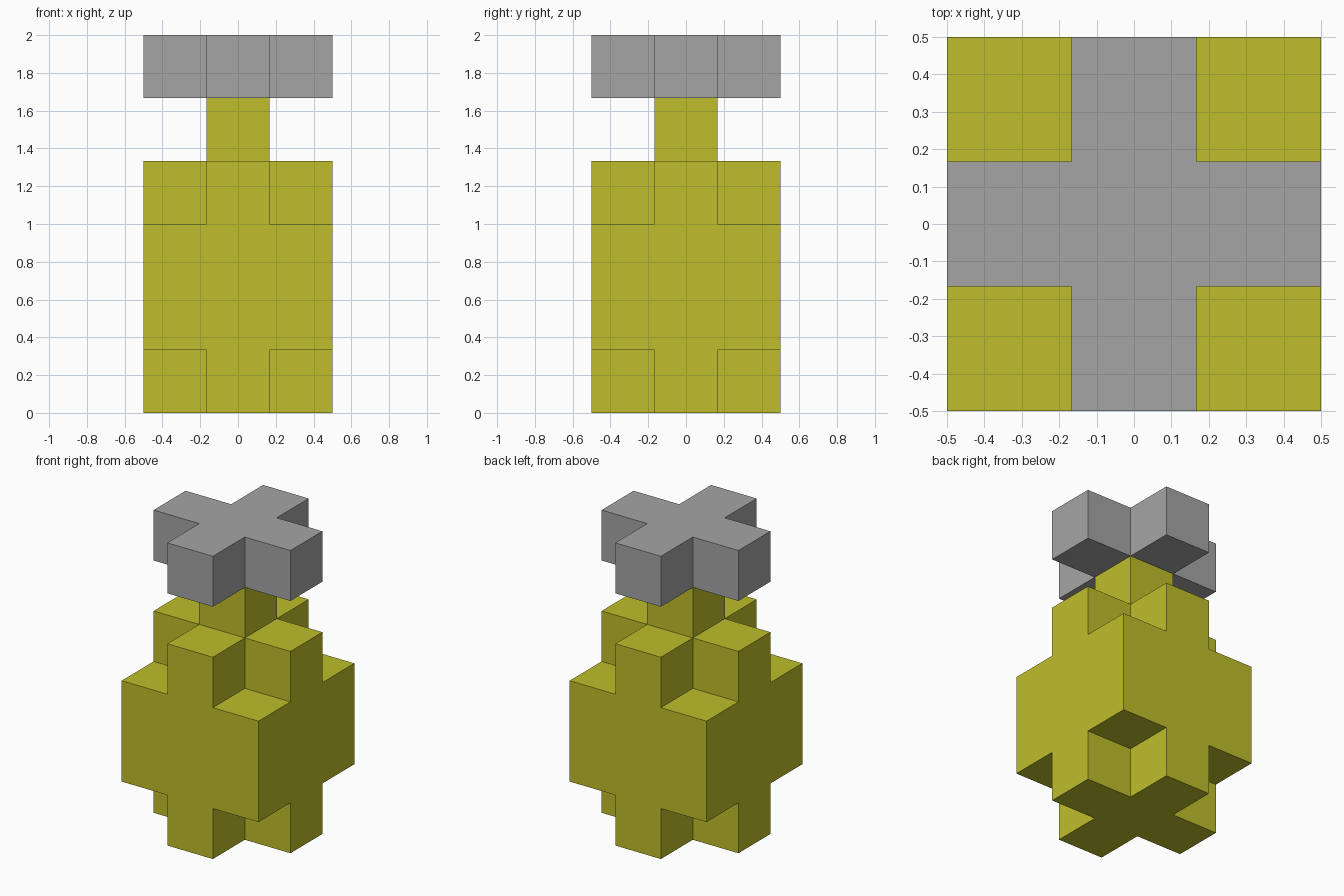
import bpy
import bmesh
import math
from mathutils import Vector

if "Cube" in bpy.data.objects:
    bpy.data.objects.remove(bpy.data.objects["Cube"], do_unlink=True)

CELL = 1 / 3  # every part sits on a grid of cubes this wide


def make_material(name, color):
    mat = bpy.data.materials.new(name)
    mat.use_nodes = True
    mat.diffuse_color = color
    mat.node_tree.nodes["Principled BSDF"].inputs["Base Color"].default_value = color
    return mat


# Layer shapes: which cells of a 3 x 3 layer are solid
GRID = [(x, y) for x in (-1, 0, 1) for y in (-1, 0, 1)]
SQUARE = GRID
CROSS = [c for c in GRID if 0 in c]
POST = [(0, 0)]


def build_stack(name, layers, first_level, mat):
    """Join stacked layers of cells into one closed, clean mesh."""
    solid = {(x, y, first_level + i)
             for i, layer in enumerate(layers) for x, y in layer}
    directions = [Vector(d) for d in ((1, 0, 0), (-1, 0, 0), (0, 1, 0),
                                      (0, -1, 0), (0, 0, 1), (0, 0, -1))]
    bm = bmesh.new()
    for cell in solid:
        centre = Vector(cell) + Vector((0, 0, 0.5))
        for d in directions:
            if tuple(int(v) for v in Vector(cell) + d) in solid:
                continue
            u = Vector((d.y, d.z, d.x))
            v = d.cross(u)
            corners = [centre + (d + a * u + b * v) / 2
                       for a, b in ((-1, -1), (1, -1), (1, 1), (-1, 1))]
            bm.faces.new([bm.verts.new(p * CELL) for p in corners])
    bmesh.ops.remove_doubles(bm, verts=bm.verts, dist=0.001)
    # Merge the coplanar cell sides into whole flat faces
    bmesh.ops.dissolve_limit(bm, angle_limit=math.radians(1),
                             verts=bm.verts, edges=bm.edges)
    bmesh.ops.recalc_face_normals(bm, faces=bm.faces)
    mesh = bpy.data.meshes.new(name)
    bm.to_mesh(mesh)
    bm.free()
    mesh.materials.append(mat)
    obj = bpy.data.objects.new(name, mesh)
    bpy.context.collection.objects.link(obj)
    return obj


yellow = make_material("olive yellow", (0.515, 0.515, 0.025, 1))
grey = make_material("mid grey", (0.376, 0.376, 0.376, 1))

# Body: cross foot, square block, cross shoulder and narrow neck
build_stack("body", [CROSS, SQUARE, SQUARE, CROSS, POST], 0, yellow)

# Cap: cross-shaped handle on the neck
build_stack("cap", [CROSS], 5, grey)
